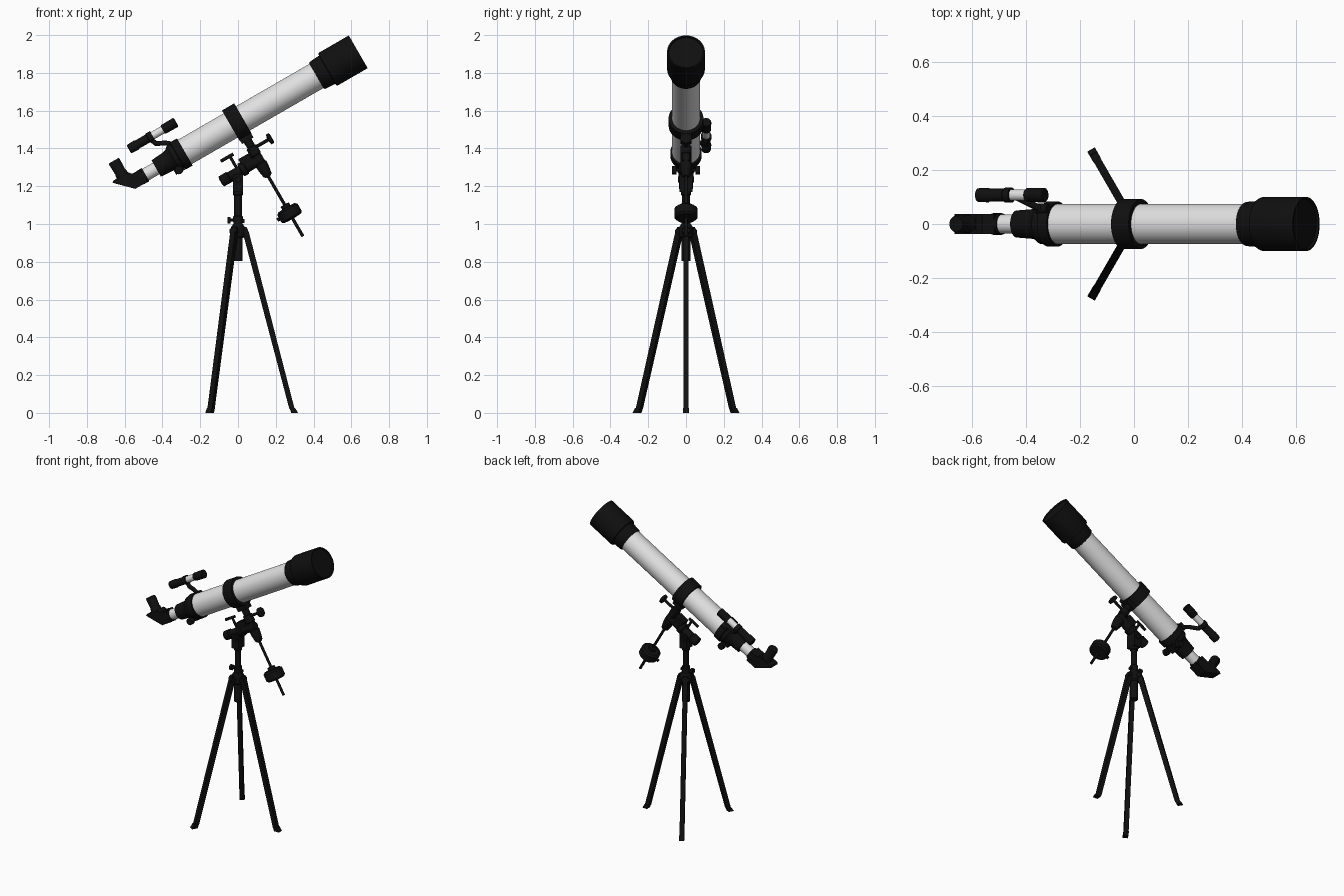
import bpy, bmesh, math
from mathutils import Vector, Matrix


def material(name, c):
    m = bpy.data.materials.new(name)
    m.diffuse_color = (c, c, c, 1)
    return m


BLACK = material("black", 0.005)
WHITE = material("white", 0.75)
# Tilted frame: local x runs along the tube, local z is perpendicular to it
TILT = Matrix.Translation((0, 0, 1.544)) @ Matrix.Rotation(math.radians(-30), 4, 'Y')
WORLD = Matrix.Identity(4)


def finish(name, bm, mat):
    bmesh.ops.recalc_face_normals(bm, faces=bm.faces)
    me = bpy.data.meshes.new(name)
    bm.to_mesh(me)
    bm.free()
    me.materials.append(mat)
    ob = bpy.data.objects.new(name, me)
    bpy.context.collection.objects.link(ob)
    bpy.ops.object.select_all(action='DESELECT')
    ob.select_set(True)
    bpy.context.view_layer.objects.active = ob
    bpy.ops.object.shade_smooth_by_angle(angle=math.radians(35))
    return ob


def lathe(name, profile, origin=(0, 0, 0), axis=(1, 0, 0), mat=BLACK, frame=TILT, n=40):
    """Turn (distance, radius) pairs about an axis, with closed ends."""
    bm = bmesh.new()
    q = Matrix.Translation(origin) @ Vector(axis).to_track_quat('Z', 'Y').to_matrix().to_4x4()
    rings = []
    for s, r in profile:
        rings.append([bm.verts.new(frame @ q @ Vector((r * math.cos(a), r * math.sin(a), s)))
                      for a in (2 * math.pi * i / n for i in range(n))])
    for a, b in zip(rings, rings[1:]):
        for i in range(n):
            j = (i + 1) % n
            bm.faces.new((a[i], a[j], b[j], b[i]))
    bm.faces.new(rings[0])
    bm.faces.new(rings[-1])
    return finish(name, bm, mat)


def rod(name, a, b, r, frame=TILT, n=20, mat=BLACK):
    d = Vector(b) - Vector(a)
    return lathe(name, [(0, r), (d.length, r)], a, d, mat, frame, n)


def prism(name, outline, half, frame=TILT, mat=BLACK):
    """Extrude an x-z outline across y."""
    bm = bmesh.new()
    f = bm.faces.new([bm.verts.new((x, -half, z)) for x, z in outline])
    ext = bmesh.ops.extrude_face_region(bm, geom=[f])
    bmesh.ops.translate(bm, vec=(0, 2 * half, 0),
                        verts=[v for v in ext['geom'] if isinstance(v, bmesh.types.BMVert)])
    bm.transform(frame)
    return finish(name, bm, mat)


def block(name, x0, x1, z0, z1, half, frame=TILT):
    return prism(name, [(x0, z0), (x1, z0), (x1, z1), (x0, z1)], half, frame)


# Main optical tube
lathe("main_tube", [(-0.34, 0.074), (0.50, 0.074)], mat=WHITE, n=64)
lathe("dew_cap", [(0.48, 0.078), (0.485, 0.082), (0.545, 0.086), (0.547, 0.097), (0.555, 0.1),
                  (0.735, 0.1), (0.735, 0.093), (0.727, 0.09)], n=64)
lathe("tube_ring", [(-0.045, 0.076), (-0.045, 0.092), (0.03, 0.092), (0.03, 0.076)], n=64)

# Focuser and draw tube
lathe("focuser", [(-0.50, 0.036), (-0.50, 0.05), (-0.43, 0.055), (-0.41, 0.06), (-0.395, 0.074),
                  (-0.37, 0.076), (-0.367, 0.083), (-0.325, 0.083), (-0.325, 0.074)], n=48)
lathe("draw_tube", [(-0.59, 0.035), (-0.49, 0.035)], mat=WHITE)
block("focus_housing", -0.425, -0.37, -0.082, -0.04, 0.025)
rod("focus_axle", (-0.40, -0.06, -0.068), (-0.40, 0.06, -0.068), 0.008)
for side in (-1, 1):
    rod("focus_knob", (-0.40, side * 0.05, -0.068), (-0.40, side * 0.075, -0.068), 0.022)

# Star diagonal and eyepiece
prism("star_diagonal", [(-0.738, 0.05), (-0.728, 0.058), (-0.64, 0.058), (-0.625, 0.04),
                        (-0.575, 0.038), (-0.575, -0.038), (-0.65, -0.038)], 0.037)
lathe("diagonal_collar", [(-0.60, 0.04), (-0.565, 0.04)])
lathe("eyepiece", [(0.03, 0.033), (0.075, 0.033), (0.08, 0.03), (0.14, 0.032), (0.148, 0.029)],
      (-0.674, 0, 0), (0, 0, 1))

# Finder scope with its curved bracket
FY, FZ = 0.107, 0.16
lathe("finder_rear", [(-0.575, 0.02), (-0.572, 0.025), (-0.53, 0.027), (-0.525, 0.024),
                      (-0.46, 0.024), (-0.455, 0.028), (-0.43, 0.028)], (0, FY, FZ))
lathe("finder_tube", [(-0.44, 0.021), (-0.36, 0.021)], (0, FY, FZ), mat=WHITE)
lathe("finder_front", [(-0.368, 0.022), (-0.362, 0.026), (-0.29, 0.027), (-0.286, 0.023)],
      (0, FY, FZ))
path = [(-0.445, FY, FZ - 0.02), (-0.435, 0.10, 0.115), (-0.39, 0.075, 0.092), (-0.35, 0.05, 0.06)]
for a, b in zip(path, path[1:]):
    rod("finder_bracket", a, b, 0.013)
for a in path[1:-1]:
    lathe("bracket_joint", [(-0.013, 0.003), (-0.009, 0.01), (0, 0.013), (0.009, 0.01), (0.013, 0.003)],
          a, n=16)
rod("bracket_foot", (-0.375, 0.055, 0.06), (-0.33, 0.055, 0.06), 0.02)

# Declination axis, hanging at right angles to the tube
DX = -0.007
block("tube_saddle", DX - 0.035, DX + 0.035, -0.115, -0.08, 0.03)
lathe("declination_body", [(0.10, 0.024), (0.15, 0.022), (0.155, 0.03), (0.20, 0.03), (0.205, 0.026),
                           (0.25, 0.026), (0.255, 0.033), (0.29, 0.03), (0.325, 0.024), (0.335, 0.015)],
      (DX, 0, 0), (0, 0, -1))
rod("counterweight_shaft", (DX, 0, -0.32), (DX, 0, -0.70), 0.0085)
lathe("counterweight", [(0.505, 0.015), (0.507, 0.025), (0.523, 0.025), (0.525, 0.05), (0.535, 0.062),
                        (0.58, 0.062), (0.59, 0.052), (0.592, 0.02)], (DX, 0, 0), (0, 0, -1))
rod("weight_screw", (DX - 0.055, 0, -0.557), (DX - 0.075, 0, -0.557), 0.01)
rod("declination_control", (DX, 0, -0.165), (0.10, 0, -0.165), 0.009)
lathe("declination_knob", [(0.088, 0.014), (0.093, 0.03), (0.108, 0.03), (0.112, 0.02)],
      (0, 0, -0.165))

# Polar axis, parallel to the tube
lathe("polar_body", [(-0.24, 0.018), (-0.235, 0.03), (-0.19, 0.031), (-0.185, 0.026), (-0.12, 0.026),
                     (-0.115, 0.038), (-0.09, 0.038), (-0.085, 0.031), (0.0, 0.028), (0.02, 0.02)],
      (0, 0, -0.232))
block("gear_housing", -0.10, -0.035, -0.232, -0.175, 0.028)
rod("polar_control", (-0.13, 0, -0.22), (-0.13, 0, -0.14), 0.008)
rod("polar_handle", (-0.185, 0, -0.138), (-0.108, 0, -0.138), 0.009)
rod("altitude_screw", (-0.19, 0, -0.24), (-0.155, 0, -0.30), 0.008)

# Mount head and centre column
block("mount_fork", -0.026, 0.026, 1.17, 1.265, 0.034, WORLD)
rod("altitude_bolt", (0, -0.042, 1.235), (0, 0.042, 1.235), 0.016, WORLD)
lathe("centre_column", [(0.805, 0.025), (0.93, 0.025), (0.935, 0.023), (1.04, 0.026), (1.045, 0.02),
                        (1.15, 0.02), (1.155, 0.026), (1.2, 0.026)], (0, 0, 0), (0, 0, 1), frame=WORLD)
rod("column_clamp", (-0.015, 0, 1.02), (-0.045, 0, 1.02), 0.008, WORLD)
rod("column_clamp_knob", (-0.04, 0, 1.02), (-0.056, 0, 1.02), 0.018, WORLD)
rod("column_stop", (0.015, 0, 1.015), (0.035, 0, 1.015), 0.011, WORLD)
lathe("tripod_hub", [(0.925, 0.027), (0.935, 0.036), (0.985, 0.036), (1.0, 0.026)],
      (0, 0, 0), (0, 0, 1), frame=WORLD)

# Three tripod legs, each with a hinge and an outward toe
for k in range(3):
    turn = Matrix.Rotation(k * 2 * math.pi / 3, 4, 'Z')
    prism("tripod_leg", [(0.025, 0.985), (0.045, 0.985), (0.058, 0.955), (0.300, 0.02),
                         (0.272, 0.02), (0.025, 0.955)], 0.0145, turn)
    prism("tripod_foot", [(0.272, 0.026), (0.302, 0.026), (0.318, 0.0), (0.282, 0.0)], 0.016, turn)
    rod("leg_hinge", (0.04, -0.022, 0.962), (0.04, 0.022, 0.962), 0.014, turn)
